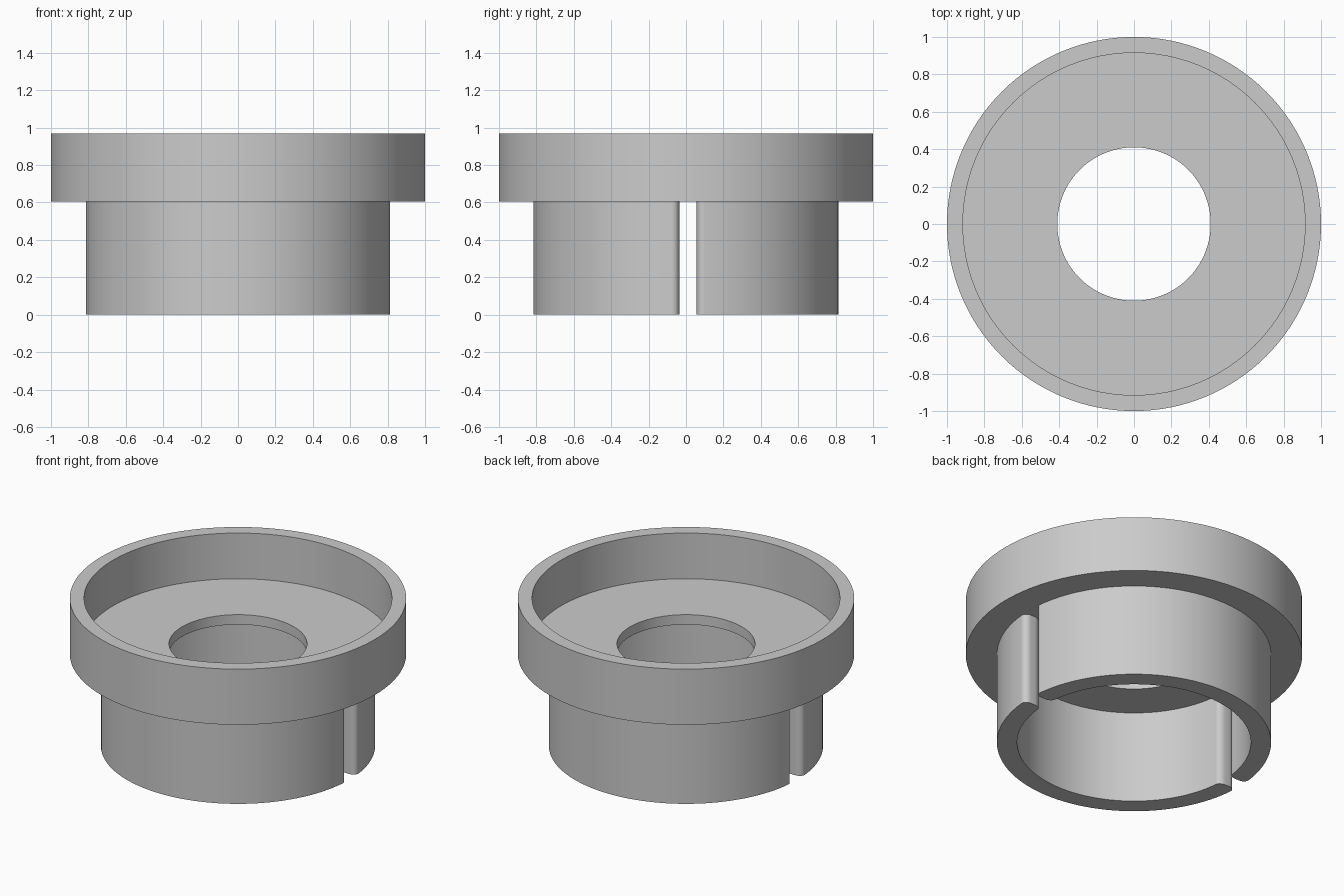
import bpy, bmesh, math

old = bpy.data.objects.get("Cube")
if old:
    bpy.data.objects.remove(old, do_unlink=True)

grey = bpy.data.materials.new("plain_grey")
grey.use_nodes = True
colour = (0.6, 0.6, 0.6, 1)
grey.diffuse_color = colour
grey.node_tree.nodes["Principled BSDF"].inputs["Base Color"].default_value = colour

SEGMENTS = 128
SHELF = 0.605            # underside of the flange
OUTER, INNER = 0.815, 0.695


def finish(name, bm):
    bmesh.ops.recalc_face_normals(bm, faces=bm.faces)
    mesh = bpy.data.meshes.new(name)
    bm.to_mesh(mesh)
    bm.free()
    obj = bpy.data.objects.new(name, mesh)
    bpy.context.collection.objects.link(obj)
    mesh.materials.append(grey)
    bpy.ops.object.select_all(action='DESELECT')
    obj.select_set(True)
    bpy.context.view_layer.objects.active = obj
    bpy.ops.object.shade_smooth_by_angle(angle=math.radians(35))
    return obj


def lathe(name, profile):
    """Spin a closed radius/height profile about z."""
    bm = bmesh.new()
    verts = [bm.verts.new((r, 0, z)) for r, z in profile]
    edges = [bm.edges.new((v, verts[i - 1])) for i, v in enumerate(verts)]
    bmesh.ops.spin(bm, geom=verts + edges, cent=(0, 0, 0), axis=(0, 0, 1),
                   angle=math.tau, steps=SEGMENTS, use_duplicate=False)
    bmesh.ops.remove_doubles(bm, verts=bm.verts, dist=1e-4)
    return finish(name, bm)


def half_sleeve(name, gap, side):
    """Half ring whose ends stop at y = side * gap, with rounded corners."""
    def arc(radius):
        start = math.asin(gap / radius)
        steps = SEGMENTS // 2
        angles = [start + (math.pi - 2 * start) * i / steps for i in range(steps + 1)]
        return [(radius * math.cos(a), side * radius * math.sin(a)) for a in angles]

    outer, inner = arc(OUTER), arc(INNER)
    corners = [outer[0], outer[-1], inner[0], inner[-1]]
    bm = bmesh.new()
    base = bm.faces.new([bm.verts.new((x, y, 0)) for x, y in outer + inner[::-1]])
    top = bmesh.ops.extrude_face_region(bm, geom=[base], use_keep_orig=True)["geom"]
    bmesh.ops.translate(bm, verts=[g for g in top if isinstance(g, bmesh.types.BMVert)],
                        vec=(0, 0, SHELF))

    # Round the four upright edges beside the slots
    def at_corner(v):
        return any(math.hypot(v.co.x - x, v.co.y - y) < 1e-4 for x, y in corners)

    upright = [e for e in bm.edges
               if abs(e.verts[0].co.z - e.verts[1].co.z) > 0.1 and at_corner(e.verts[0])]
    bmesh.ops.bevel(bm, geom=upright, offset=0.045, segments=8, profile=0.5,
                    affect='EDGES', clamp_overlap=False)
    return finish(name, bm)


# Dished flange with a central hole
lathe("flange_cup", [(0.41, SHELF), (1, SHELF), (1, 0.97), (0.915, 0.97),
                     (0.915, 0.67), (0.41, 0.67)])

# Split sleeve below the flange
half_sleeve("back_sleeve", 0.057, 1)
half_sleeve("front_sleeve", 0.035, -1)
